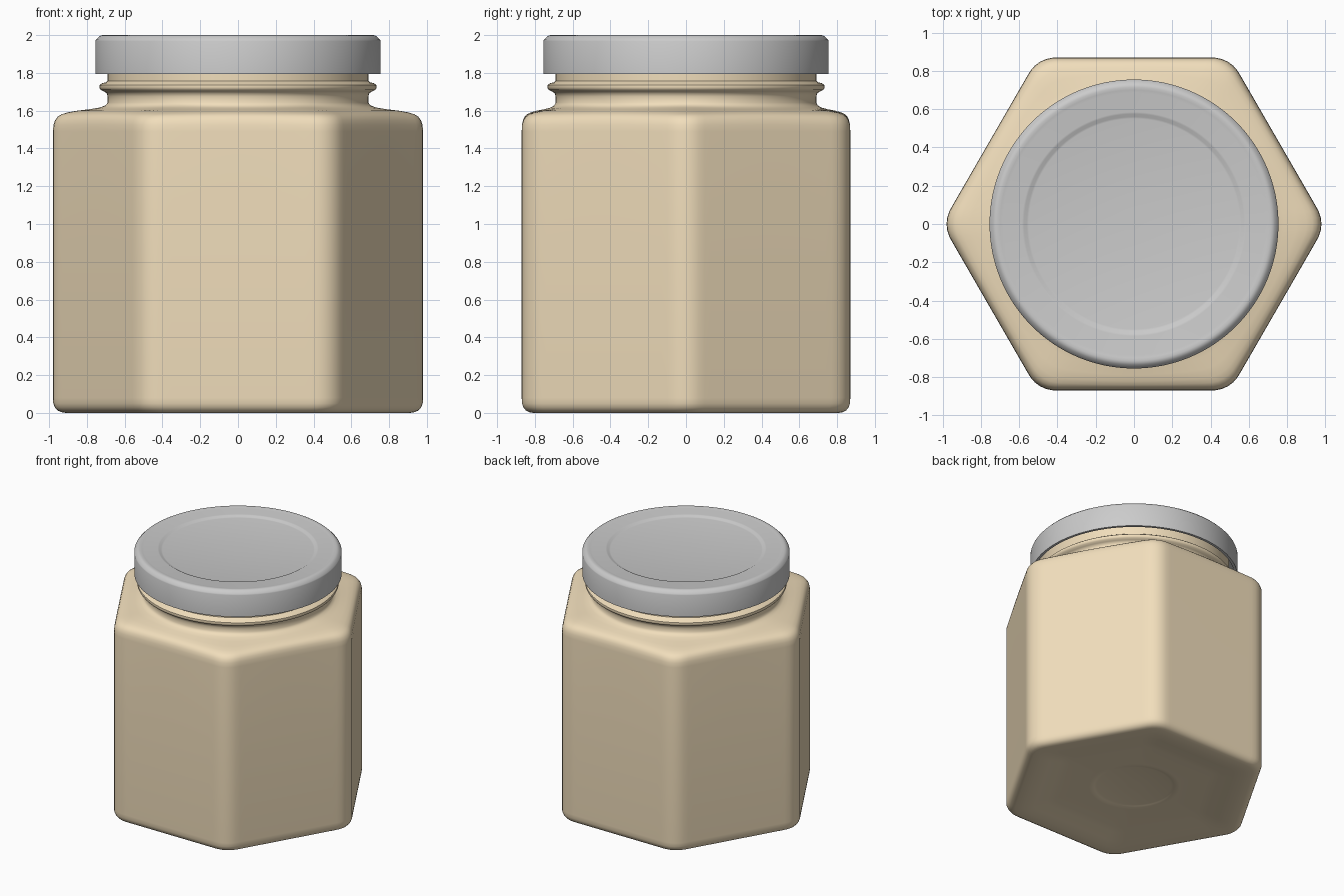
import bpy, bmesh
from math import sin, cos, pi, sqrt, radians

if "Cube" in bpy.data.objects:
    bpy.data.objects.remove(bpy.data.objects["Cube"])

N = 180  # points around each ring


def hex_radius(ang, apothem=0.87, corner=0.16):
    """Polar radius of a hexagon with rounded corners at 0, 60, 120... degrees."""
    d = (ang + pi / 6) % (pi / 3) - pi / 6
    flat = apothem / cos(pi / 6 - abs(d))
    c = (apothem - corner) / cos(pi / 6)          # centre of the corner arc
    if flat * abs(sin(d)) < corner * 0.5 + 1e-6:
        return c * cos(d) + sqrt(corner ** 2 - (c * sin(d)) ** 2)
    return flat


def loft(name, rings):
    """Skin rings given as (radius function, z), closing both ends."""
    bm = bmesh.new()
    loops = []
    for rad, z in rings:
        loop = []
        for i in range(N):
            a = 2 * pi * i / N
            loop.append(bm.verts.new((rad(a) * cos(a), rad(a) * sin(a), z)))
        loops.append(loop)
    for lo, hi in zip(loops, loops[1:]):
        for i in range(N):
            j = (i + 1) % N
            bm.faces.new((lo[i], lo[j], hi[j], hi[i]))
    for loop in (loops[0][::-1], loops[-1]):
        bm.faces.new(loop)
    bmesh.ops.recalc_face_normals(bm, faces=bm.faces)
    mesh = bpy.data.meshes.new(name)
    bm.to_mesh(mesh)
    bm.free()
    obj = bpy.data.objects.new(name, mesh)
    bpy.context.collection.objects.link(obj)
    bpy.ops.object.select_all(action='DESELECT')
    obj.select_set(True)
    bpy.context.view_layer.objects.active = obj
    bpy.ops.object.shade_smooth_by_angle(angle=radians(40))
    return obj


def circle(r):
    return lambda a: r


def hexa(scale):
    return lambda a: scale * hex_radius(a)


def blend(t, r):
    return lambda a: (1 - t) * hex_radius(a) + t * r


# Jar: recessed base with round mark
rings = [(circle(r), z) for r, z in
         [(0.02, 0.045), (0.27, 0.045), (0.29, 0.041), (0.31, 0.036), (0.33, 0.036)]]
rings += [(hexa(s), z) for s, z in
          [(0.60, 0.03), (0.68, 0.025), (0.78, 0.008), (0.86, 0.001), (0.93, 0),
           (0.955, 0.004), (0.975, 0.013), (0.99, 0.03), (0.998, 0.05), (1, 0.08),
           (1, 0.8), (1, 1.49)]]
# Shoulder turning from hexagon to round neck
rings += [(blend(t, 0.69), z) for t, z in
          [(0.01, 1.525), (0.04, 1.55), (0.09, 1.569), (0.16, 1.581), (0.27, 1.591),
           (0.45, 1.60), (0.68, 1.608), (0.86, 1.617), (0.96, 1.628), (1, 1.642)]]
# Neck with bead
rings += [(circle(r), z) for r, z in
          [(0.69, 1.675), (0.695, 1.692), (0.71, 1.702), (0.727, 1.71), (0.734, 1.722),
           (0.732, 1.736), (0.72, 1.745), (0.70, 1.75), (0.69, 1.758), (0.69, 1.95)]]
jar = loft("jar_body", rings)
tan = bpy.data.materials.new("tan")
tan.diffuse_color = (0.88, 0.73, 0.5, 1)
tan.use_nodes = True
tan.node_tree.nodes["Principled BSDF"].inputs["Base Color"].default_value = tan.diffuse_color
jar.data.materials.append(tan)

# Lid: hollow cap with rolled edge and recessed centre panel
loft("screw_lid", [(circle(r), z) for r, z in
     [(0.02, 1.96), (0.735, 1.96), (0.735, 1.795), (0.755, 1.795), (0.755, 1.968),
      (0.752, 1.976), (0.735, 1.993), (0.726, 1.998), (0.715, 2.0), (0.70, 1.998),
      (0.685, 1.995), (0.585, 1.995), (0.575, 1.993), (0.56, 1.984), (0.55, 1.982),
      (0.02, 1.982)]])
